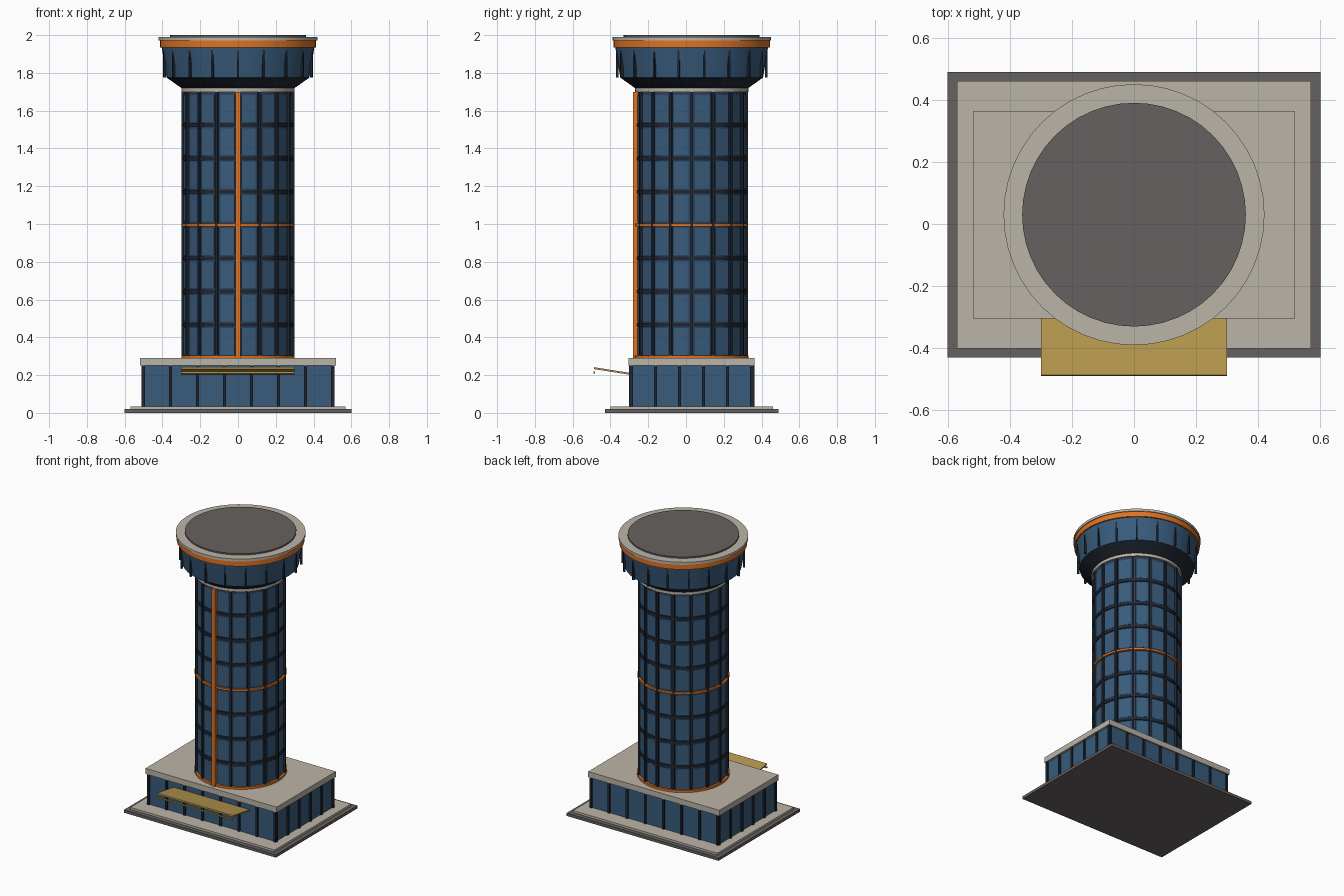
import bpy, bmesh, math
from mathutils import Matrix

if "Cube" in bpy.data.objects:
    bpy.data.objects.remove(bpy.data.objects["Cube"])

CY = 0.03  # tower axis sits slightly behind the origin


def mat(name, rgb):
    m = bpy.data.materials.new(name)
    m.diffuse_color = (*rgb, 1)
    m.use_nodes = True
    m.node_tree.nodes["Principled BSDF"].inputs["Base Color"].default_value = m.diffuse_color
    return m


STONE = mat("stone", (0.50, 0.46, 0.39))
GREY = mat("dark_grey", (0.13, 0.12, 0.115))
GLASS = mat("glass", (0.04, 0.105, 0.20))
GLASS_D = mat("deep_glass", (0.025, 0.055, 0.11))
FRAME = mat("frame", (0.014, 0.02, 0.032))
ORANGE = mat("orange", (0.75, 0.17, 0.015))
GOLD = mat("gold", (0.47, 0.31, 0.075))


def finish(name, bm, m, smooth=False):
    bmesh.ops.recalc_face_normals(bm, faces=bm.faces)
    me = bpy.data.meshes.new(name)
    bm.to_mesh(me)
    bm.free()
    me.materials.append(m)
    ob = bpy.data.objects.new(name, me)
    bpy.context.collection.objects.link(ob)
    if smooth:
        bpy.ops.object.select_all(action='DESELECT')
        ob.select_set(True)
        bpy.context.view_layer.objects.active = ob
        bpy.ops.object.shade_smooth_by_angle(angle=math.radians(30))
    return ob


def add_box(bm, size, centre, pre=Matrix()):
    bmesh.ops.create_cube(bm, size=1, matrix=pre @ Matrix.Translation(centre)
                          @ Matrix.Diagonal((*size, 1)))


def box(name, sx, sy, z0, z1, m, y=CY):
    bm = bmesh.new()
    add_box(bm, (sx, sy, z1 - z0), (0, y, (z0 + z1) / 2))
    return finish(name, bm, m)


def drum(name, r0, r1, z0, z1, m, n=48):
    bm = bmesh.new()
    bmesh.ops.create_cone(bm, cap_ends=True, segments=n, radius1=r0, radius2=r1,
                          depth=z1 - z0,
                          matrix=Matrix.Translation((0, CY, (z0 + z1) / 2)))
    return finish(name, bm, m, True)


def spoke(angle):
    # local -y points outward from the tower axis
    return Matrix.Translation((0, CY, 0)) @ Matrix.Rotation(angle, 4, 'Z')


# Plinth and podium
box("ground_slab", 1.20, 0.92, 0, 0.02, GREY)
box("plinth_step", 1.14, 0.86, 0.02, 0.035, STONE)
HX, HY = 0.502, 0.322
box("podium_glass", 2 * HX, 2 * HY, 0.035, 0.25, GLASS)
box("podium_roof", 1.036, 0.667, 0.25, 0.29, STONE)

# Podium mullions on all four sides
bm = bmesh.new()
for s in (-1, 1):
    for i in range(8):
        add_box(bm, (0.016, 0.02, 0.215), (-0.5 + i / 7, CY + s * HY, 0.1425))
    for i in range(6):
        add_box(bm, (0.02, 0.016, 0.215), (s * HX, CY - 0.318 + i * 0.636 / 5, 0.1425))
finish("podium_mullions", bm, FRAME)

# Entrance canopy, tilted up to the front, with a front lip
bm = bmesh.new()
add_box(bm, (0.60, 0.19, 0.01), (0, 0, 0),
        Matrix.Translation((0, -0.393, 0.222)) @ Matrix.Rotation(math.radians(-9), 4, 'X'))
add_box(bm, (0.60, 0.006, 0.01), (0, -0.486, 0.213))
finish("entrance_canopy", bm, GOLD)

# Tower shaft
Z0, Z1, FLOORS, BAYS = 0.29, 1.70, 8, 16
STEP = (Z1 - Z0) / FLOORS
drum("tower_core", 0.285, 0.285, Z0, Z1, GLASS_D)
drum("tower_base_ring", 0.30, 0.30, Z0, 0.305, ORANGE)
for f in range(1, FLOORS):
    z = Z0 + f * STEP
    if f == FLOORS // 2:
        drum("mid_ring", 0.298, 0.298, z - 0.007, z + 0.007, ORANGE)
    else:
        drum("floor_band", 0.291, 0.291, z - 0.01, z + 0.01, FRAME)

# Vertical mullions
bm = bmesh.new()
for i in range(BAYS):
    add_box(bm, (0.014, 0.022, Z1 - Z0), (0, -0.287, (Z0 + Z1) / 2),
            spoke(i * math.tau / BAYS))
finish("tower_mullions", bm, FRAME)

# Window panes
bm = bmesh.new()
for f in range(FLOORS):
    for i in range(BAYS):
        add_box(bm, (0.078, 0.008, STEP - 0.035), (0, -0.2815, Z0 + (f + 0.5) * STEP),
                spoke((i + 0.5) * math.tau / BAYS))
finish("window_panes", bm, GLASS)

# Front fin
box("front_fin", 0.026, 0.03, Z0, Z1, ORANGE, y=-0.265)

# Flared crown
drum("crown_collar", 0.30, 0.30, 1.70, 1.72, STONE)
drum("crown_soffit", 0.30, 0.378, 1.72, 1.775, FRAME)
drum("crown_glass", 0.378, 0.405, 1.775, 1.94, GLASS)
bm = bmesh.new()
for i in range(18):
    add_box(bm, (0.01, 0.014, 0.16), (0, -0.394, 1.855), spoke(i * math.tau / 18))
finish("crown_mullions", bm, FRAME)
drum("crown_band", 0.414, 0.414, 1.935, 1.972, ORANGE)
drum("crown_cap", 0.42, 0.42, 1.972, 1.99, STONE)
drum("roof_disc", 0.36, 0.36, 1.985, 2.0, GREY)
